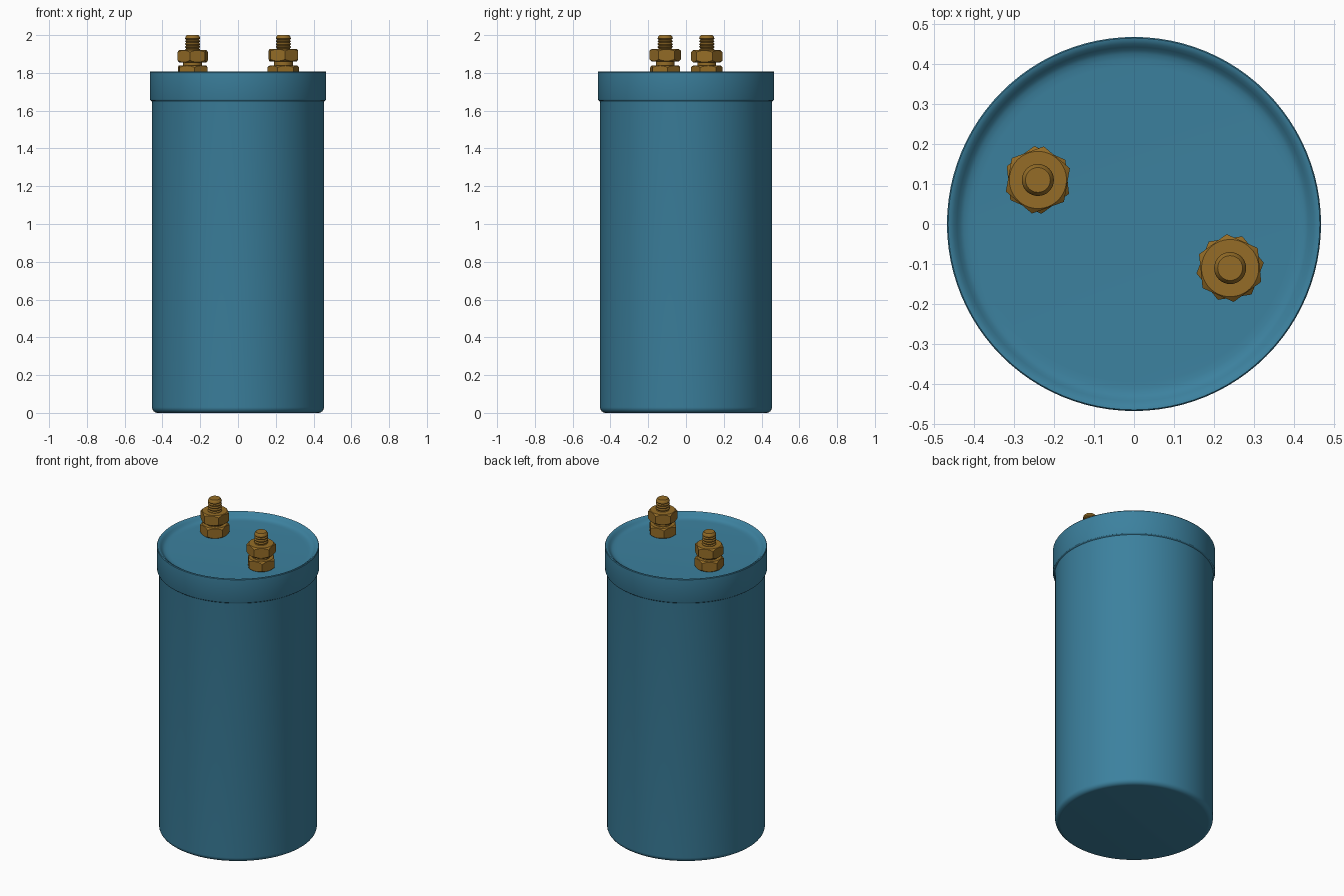
import bpy, bmesh, math

if "Cube" in bpy.data.objects:
    bpy.data.objects.remove(bpy.data.objects["Cube"])


def material(name, rgb):
    m = bpy.data.materials.new(name)
    m.diffuse_color = (*rgb, 1)
    m.use_nodes = True
    m.node_tree.nodes["Principled BSDF"].inputs["Base Color"].default_value = m.diffuse_color
    return m


BLUE = material("blue casing", (0.045, 0.22, 0.345))
BRASS = material("brass", (0.30, 0.152, 0.02))


def loft(name, rings, mat, loc=(0, 0, 0), rot=0.0, angle=30):
    """Join closed rings of points from bottom to top and cap both ends."""
    bm = bmesh.new()
    loops = [[bm.verts.new(p) for p in ring] for ring in rings]
    n = len(loops[0])
    for a, b in zip(loops, loops[1:]):
        for i in range(n):
            j = (i + 1) % n
            bm.faces.new((a[i], a[j], b[j], b[i]))
    bm.faces.new(loops[0][::-1])
    bm.faces.new(loops[-1])
    me = bpy.data.meshes.new(name)
    bm.to_mesh(me)
    bm.free()
    me.materials.append(mat)
    ob = bpy.data.objects.new(name, me)
    bpy.context.collection.objects.link(ob)
    ob.location = loc
    ob.rotation_euler.z = rot
    bpy.ops.object.select_all(action='DESELECT')
    ob.select_set(True)
    bpy.context.view_layer.objects.active = ob
    bpy.ops.object.shade_smooth_by_angle(angle=math.radians(angle))
    return ob


def circle(r, z, n):
    return [(r * math.cos(2 * math.pi * i / n), r * math.sin(2 * math.pi * i / n), z)
            for i in range(n)]


def lathe(name, profile, mat, n=96, **kw):
    return loft(name, [circle(r, z, n) for r, z in profile], mat, **kw)


def nut(name, loc, height, corner, rot):
    """Hexagonal nut whose corners are cut by a conical chamfer."""
    n, flat = 48, corner * math.cos(math.pi / 6)

    def edge(z, sign):
        ring = []
        for i in range(n):
            t = 2 * math.pi * i / n
            r = flat / math.cos(t % (math.pi / 3) - math.pi / 6)
            drop = 0.002 + (r - flat) * 0.8
            ring.append((r * math.cos(t), r * math.sin(t), z - sign * drop))
        return ring
    rings = [circle(flat * 0.97, 0, n), edge(0, -1), edge(height, 1),
             circle(flat * 0.97, height, n)]
    return loft(name, rings, BRASS, loc=loc, rot=math.radians(rot), angle=22)


# Can: rounded base, straight wall, wider crimped rim and dished lid
fillet = [(0.425 + 0.03 * math.sin(a), 0.03 - 0.03 * math.cos(a))
          for a in [math.pi / 12 * k for k in range(7)]]
lathe("capacitor_can", fillet + [
    (0.455, 1.642), (0.457, 1.650), (0.464, 1.655), (0.467, 1.662),
    (0.467, 1.803), (0.464, 1.807), (0.458, 1.806), (0.450, 1.801),
    (0.442, 1.793), (0.434, 1.784), (0.425, 1.779), (0.412, 1.776),
    (0.395, 1.775)], BLUE)

# Two terminals: lower nut, collar, upper nut and threaded stud
LID = 1.775
for side, x, y, z_up, rot_low, rot_up in (("left", -0.24, 0.11, 1.855, -24, 20),
                                          ("right", 0.24, -0.11, 1.861, 9, -24)):
    nut(side + "_lower_nut", (x, y, LID), 0.065, 0.085, rot_low)
    lathe(side + "_collar", [(0.05, 1.835), (0.05, 1.87)], BRASS, n=32, loc=(x, y, 0))
    nut(side + "_upper_nut", (x, y, z_up), 0.066, 0.085, rot_up)
    thread = [(0.036, LID)]
    for k in range(10):
        z = 1.84 + k * 0.015
        thread += [(0.034, z), (0.040, z + 0.006), (0.040, z + 0.009)]
    thread += [(0.037, 1.992), (0.031, 2.0)]
    lathe(side + "_stud", thread, BRASS, n=32, loc=(x, y, 0))
